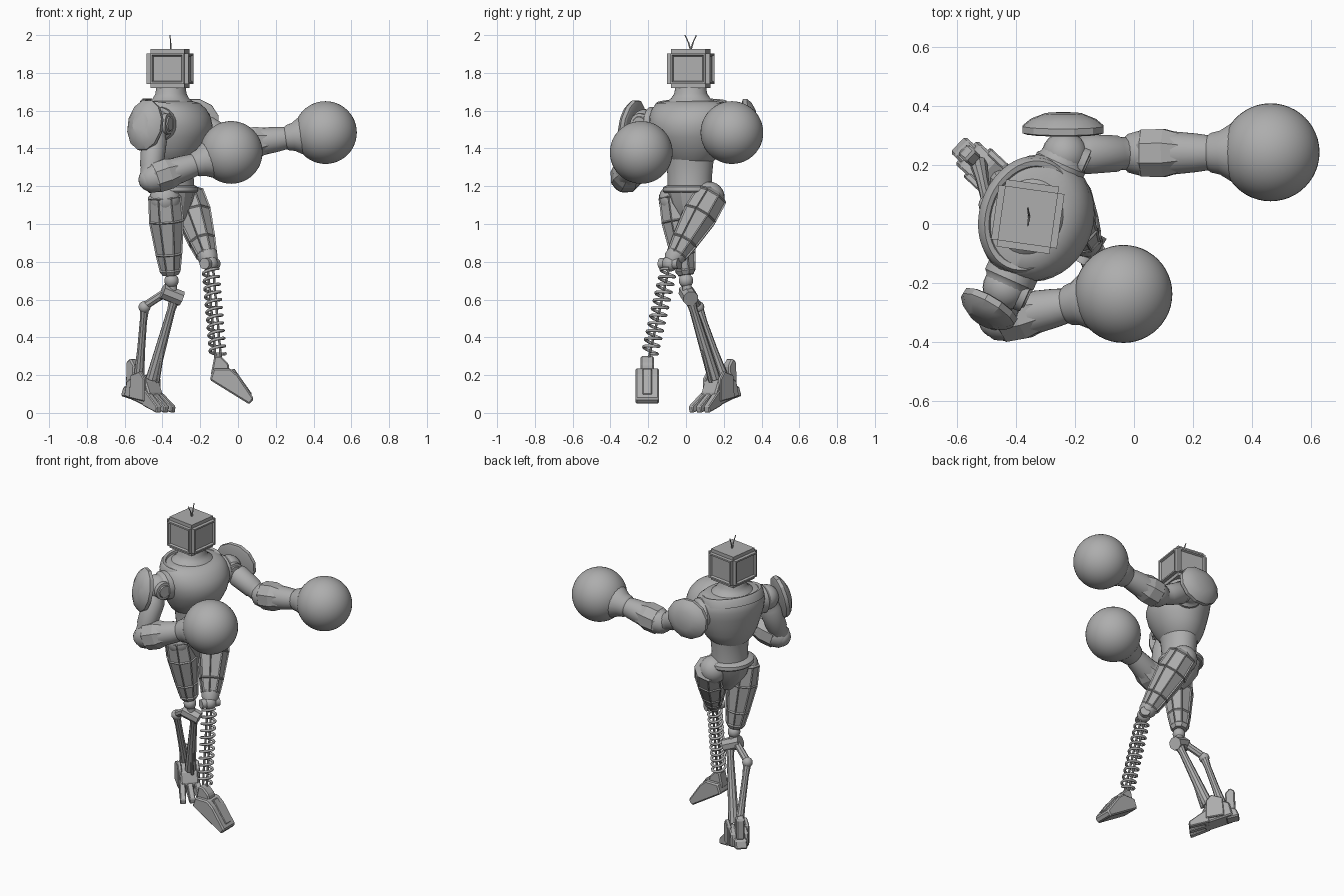
import bpy, bmesh
from math import cos, sin, pi, radians
from mathutils import Vector, Matrix

if "Cube" in bpy.data.objects:
    bpy.data.objects.remove(bpy.data.objects["Cube"])

grey = bpy.data.materials.new("plain grey")
grey.use_nodes = True
tone = (0.42, 0.42, 0.42, 1)
grey.diffuse_color = tone
grey.node_tree.nodes["Principled BSDF"].inputs["Base Color"].default_value = tone


def finish(name, bm, mat=Matrix(), angle=35):
    """Turn a bmesh into a shaded object."""
    bmesh.ops.transform(bm, matrix=mat, verts=bm.verts)
    bmesh.ops.recalc_face_normals(bm, faces=bm.faces)
    mesh = bpy.data.meshes.new(name)
    bm.to_mesh(mesh)
    bm.free()
    mesh.materials.append(grey)
    ob = bpy.data.objects.new(name, mesh)
    bpy.context.collection.objects.link(ob)
    if angle:
        bpy.ops.object.select_all(action='DESELECT')
        ob.select_set(True)
        bpy.context.view_layer.objects.active = ob
        bpy.ops.object.shade_smooth_by_angle(angle=radians(angle))
    return ob


def axis_frame(a, b, ref=None):
    """Frame at a with z toward b; returns it with the length."""
    a, b = Vector(a), Vector(b)
    d = (b - a).normalized()
    if ref is None:
        ref = (0, 0, 1) if abs(d.z) < 0.8 else (1, 0, 0)
    x = Vector(ref)
    x = (x - d * x.dot(d)).normalized()
    y = d.cross(x)
    return Matrix.Translation(a) @ Matrix((x, y, d)).transposed().to_4x4(), (b - a).length


def loft(name, rings, mat, sides=32, angle=35, panels=False):
    """Elliptical rings (height, rx, ry, x offset) joined into a closed skin."""
    bm = bmesh.new()
    loops = []
    for h, rx, ry, ox in rings:
        turn = [2 * pi * (i + 0.5) / sides for i in range(sides)]
        loops.append([bm.verts.new((ox + rx * cos(t), ry * sin(t), h)) for t in turn])
    sidefaces = []
    for p, q in zip(loops, loops[1:]):
        for i in range(sides):
            j = (i + 1) % sides
            sidefaces.append(bm.faces.new((p[i], p[j], q[j], q[i])))
    bm.faces.new(loops[0][::-1])
    bm.faces.new(loops[-1])
    if panels:
        bmesh.ops.recalc_face_normals(bm, faces=bm.faces)
        big = [f for f in sidefaces if f.calc_area() > 0.004]
        bmesh.ops.inset_individual(bm, faces=big, thickness=0.009, depth=-0.006)
    return finish(name, bm, mat, angle)


def limb(name, a, b, prof, sides=24, squash=1, ref=None, **kw):
    """Turned part from a to b; prof holds (fraction, radius)."""
    mat, n = axis_frame(a, b, ref)
    return loft(name, [(t * n, r, r * squash, 0) for t, r in prof], mat, sides, **kw)


def rod(name, a, b, r, sides=12):
    return limb(name, a, b, [(0, r), (1, r)], sides)


def ball(name, c, r, seg=24):
    bm = bmesh.new()
    bmesh.ops.create_uvsphere(bm, u_segments=seg, v_segments=seg // 2, radius=r)
    return finish(name, bm, Matrix.Translation(c))


def slab(name, outline, width, mat, bevel=0.008):
    """Side profile in x and z, thick along y."""
    bm = bmesh.new()
    f = bm.faces.new([bm.verts.new((x, -width / 2, z)) for x, z in outline])
    ext = bmesh.ops.extrude_face_region(bm, geom=[f])["geom"]
    bmesh.ops.translate(bm, vec=(0, width, 0), verts=[v for v in ext if isinstance(v, bmesh.types.BMVert)])
    bmesh.ops.bevel(bm, geom=bm.edges[:], offset=bevel, segments=1, affect='EDGES')
    return finish(name, bm, mat, 0)


def turned(x, y, z, deg):
    return Matrix.Translation((x, y, z)) @ Matrix.Rotation(radians(deg), 4, 'Z')


# Head: bevelled box with recessed panels on its sides
bm = bmesh.new()
bmesh.ops.create_cube(bm, size=1)
bmesh.ops.scale(bm, vec=(0.225, 0.23, 0.205), verts=bm.verts)
bmesh.ops.bevel(bm, geom=bm.edges[:], offset=0.022, segments=2, affect='EDGES')
walls = [f for f in bm.faces if f.calc_area() > 0.02 and abs(f.normal.z) < 0.5]
bmesh.ops.inset_individual(bm, faces=walls, thickness=0.014, depth=0)
bmesh.ops.inset_individual(bm, faces=walls, thickness=0.008, depth=-0.012)
finish("head", bm, turned(-0.36, 0.025, 1.823, -8), 25)
for side, tip in ((-1, -0.005), (1, 0.055)):
    mid = (-0.357, 0.025 + side * 0.012, 1.96)
    rod("antenna_base", (-0.355, 0.025, 1.92), mid, 0.004, 6)
    rod("antenna_tip", mid, (-0.36, tip, 2.0), 0.003, 6)

# Torso
loft("neck", [(1.6, .15, .18, 0), (1.64, .125, .145, 0), (1.665, .095, .105, 0),
              (1.69, .082, .088, 0), (1.74, .075, .08, 0)], turned(-0.355, 0.025, 0, -20))
loft("chest", [(1.32, .10, .11, .0), (1.35, .125, .145, .005), (1.40, .152, .175, .012),
               (1.46, .175, .20, .02), (1.52, .188, .217, .02), (1.57, .185, .22, .01),
               (1.61, .17, .21, 0), (1.64, .145, .185, -.01), (1.65, .11, .14, -.01)],
     turned(-0.345, 0.025, 0, -22), 40)
tilt = turned(-0.36, 0.03, 1.615, -20) @ Matrix.Rotation(radians(7), 4, 'Y')
loft("collar", [(-.02, .162, .205, 0), (.018, .155, .2, 0), (.032, .145, .19, 0),
                (.028, .13, .172, 0), (.005, .12, .155, 0)], tilt, 40)
loft("waist", [(1.18, .105, .118, 0), (1.25, .1, .118, 0), (1.32, .105, .125, 0),
               (1.38, .115, .13, 0)], turned(-0.335, 0.02, 0, -10))
loft("belt", [(1.165, .125, .14, 0), (1.175, .135, .148, 0), (1.195, .133, .146, 0),
              (1.205, .115, .128, 0)], turned(-0.345, 0.025, 0, -10))
loft("pelvis", [(.99, .03, .035, .02), (1.04, .07, .06, .01), (1.11, .105, .11, 0),
                (1.18, .12, .135, 0)], turned(-0.345, 0.025, 0, -10), 12, 25)

# Arms: shoulder, elbow, glove centre, pad centre, pad normal, pad half sizes
arms = {
    "left": ((-.235, .235, 1.54), (.0, .24, 1.42), (.463, .243, 1.484),
             (-.24, .31, 1.54), (0, 1, .08), .125, .142),
    "right": ((-.435, -.215, 1.53), (-.465, -.325, 1.235), (-.036, -.237, 1.379),
              (-.485, -.275, 1.52), (-.5, -.83, .2), .138, .105),
}
for s, (sh, el, gl, pad, nor, ph, pw) in arms.items():
    sh, el, gl = Vector(sh), Vector(el), Vector(gl)
    ball(s + "_shoulder_ball", sh, 0.078)
    chest_side = Vector((-.335, .01, 1.53))
    limb(s + "_shoulder_socket", chest_side.lerp(sh, .6), sh,
         [(0, .09), (.7, .09), (.8, .08), (1, .075)])
    out = Vector((1, -.45, 0)).normalized()
    limb(s + "_shoulder_disc", sh, sh + out * .085, [(0, .06), (.9, .055), (.92, .04), (1, .036)])
    limb(s + "_upper_arm", sh, el, [(0, .055), (.25, .062), (.3, .068), (.75, .062), (.8, .056), (1, .056)])
    ball(s + "_elbow", el, 0.062)
    back = el - (gl - el).normalized() * 0.04
    limb(s + "_forearm", back, gl, [(0, .045), (.04, .066), (.14, .08), (.22, .08), (.5, .066),
                                    (.58, .06), (.6, .068), (.66, .075), (.74, .1), (.8, .1)], 20)
    limb(s + "_forearm_guard", el, gl, [(.0, .06), (.06, .086), (.22, .088), (.42, .06)], 8,
         angle=0)
    ball(s + "_glove", gl, 0.166, 48)
    mat, n = axis_frame(pad, Vector(pad) + Vector(nor))
    loft(s + "_shoulder_pad", [(-.005, ph * .9, pw * .9, 0), (0, ph, pw, 0), (.022, ph, pw, 0),
                               (.045, ph * .82, pw * .8, 0), (.065, ph * .45, pw * .45, 0)],
         mat, 12, 25)

# Thighs: faceted hulls with recessed panels
thigh = [(0, .06), (.06, .095), (.35, .1), (.75, .076), (.95, .06), (1, .045)]
limb("right_thigh", (-.39, -.065, 1.17), (-.357, .0, .73), thigh, 8, .95, (1, 0, 0),
     angle=0, panels=True)
limb("left_thigh", (-.275, .145, 1.17), (-.16, -.06, .82), thigh, 8, 1, (1, 0, 0),
     angle=0, panels=True)
ball("left_hip", (-.285, .12, 1.14), .085)
ball("right_hip", (-.385, -.06, 1.13), .085)

# Left lower leg: coil spring around two thin rods
knee, ankle = Vector((-.148, -.085, .79)), Vector((-.105, -.197, .29))
ball("left_knee", knee, .042)
rod("left_knee_pin", knee - Vector((.03, .05, 0)), knee + Vector((.03, .05, 0)), .03, 16)
limb("left_knee_cup", (-.165, -.05, .84), knee, [(0, .055), (.5, .052), (1, .035)], 16)
frame, n = axis_frame(knee, ankle, (1, 0, 0))
for side in (-.014, .014):
    rod("spring_core", frame @ Vector((side, 0, 0)), frame @ Vector((side, 0, n)), .007, 8)
curve = bpy.data.curves.new("left_spring", 'CURVE')
curve.dimensions = '3D'
curve.bevel_depth = 0.008
curve.bevel_resolution = 2
turns, steps = 11, 20
line = curve.splines.new('POLY')
line.points.add(turns * steps)
for i, p in enumerate(line.points):
    t = i / (turns * steps)
    q = 2 * pi * i / steps
    p.co = (*(frame @ Vector((.04 * cos(q), .04 * sin(q), n * (.06 + .9 * t)))), 1)
curve.materials.append(grey)
bpy.context.collection.objects.link(bpy.data.objects.new("left_spring", curve))

# Left foot, pointing down and forward
left = turned(0, -.205, 0, 0)
slab("left_foot", [(-.15, .175), (-.13, .235), (-.04, .235), (.0, .2), (.085, .075),
                   (.06, .045)], .125, left)
slab("left_ankle", [(-.145, .2), (-.125, .30), (-.09, .30), (-.05, .26), (-.04, .2)], .07, left)
slab("left_foot_ridge", [(-.05, .22), (-.02, .235), (.075, .1), (.05, .09)], .05, left, .004)

# Right lower leg: knee block and a pair of struts
ball("right_knee", (-.352, .0, .70), .038)
rod("right_knee_stem", (-.352, .0, .72), (-.345, .012, .6), .026)
rod("right_knee_block", (-.40, .0, .645), (-.30, .025, .605), .042, 8)
rod("right_knee_arm", (-.365, .01, .65), (-.495, .065, .565), .022, 8)
ball("right_strut_joint", (-.495, .065, .56), .032, 16)
limb("right_back_strut", (-.495, .065, .56), (-.525, .20, .18),
     [(0, .026), (.2, .02), (.6, .022), (1, .03)], 10)
limb("right_front_strut", (-.335, .02, .61), (-.455, .15, .18),
     [(0, .03), (.15, .022), (.5, .027), (1, .034)], 10)
rod("right_thin_strut", (-.36, .03, .58), (-.425, .13, .16), .01, 8)

# Right foot, toes down
right = turned(-.49, .17, 0, -43)
slab("right_foot", [(-.11, .09), (-.09, .17), (-.02, .2), (.05, .17), (.08, .1), (.06, .03)], .11, right)
slab("right_heel", [(-.15, .09), (-.13, .14), (-.07, .15), (-.07, .07)], .075, right)
slab("right_heel_spur", [(-.125, .14), (-.12, .27), (-.09, .29), (-.06, .25), (-.07, .14)], .05, right)
for side in (-1, 1):
    plate = right @ Matrix.Translation((0, side * .055, 0))
    slab("right_ankle_plate", [(-.06, .08), (-.05, .2), (.02, .22), (.05, .18), (.05, .06)], .025, plate, .005)
for i in (-1, 0, 1):
    toe = right @ Matrix.Translation((.03, i * .04, 0)) @ Matrix.Rotation(radians(i * 8), 4, 'Z')
    slab("right_toe", [(.0, .04), (.01, .13), (.06, .09), (.125, .035), (.12, .0)], .036, toe, .005)
